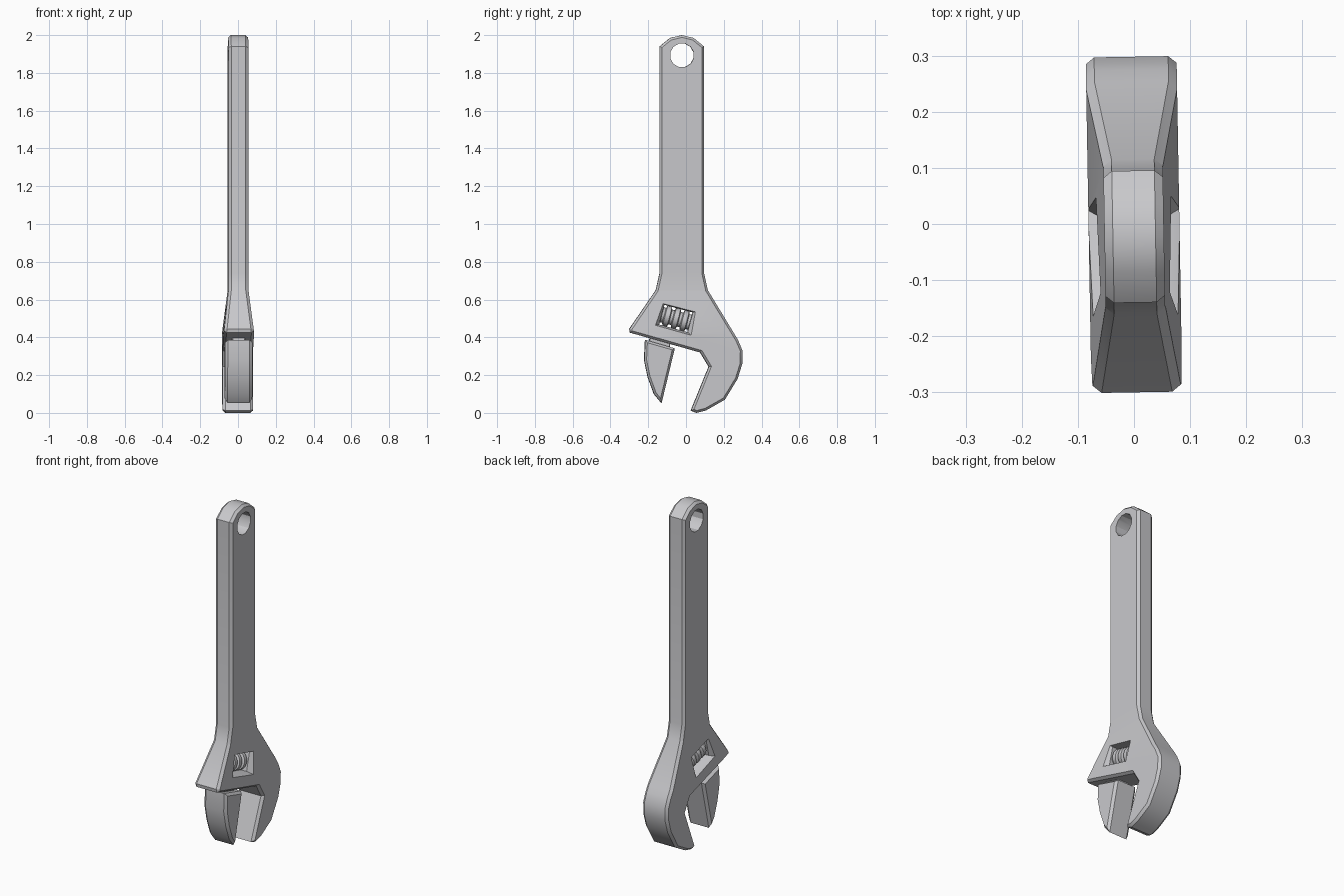
import bpy, bmesh, math
from mathutils import Vector

if "Cube" in bpy.data.objects:
    bpy.data.objects.remove(bpy.data.objects["Cube"])

TURN = math.radians(1.0)     # the whole wrench is turned very slightly about z
TILT = math.radians(-15)     # slope of the worm slot
SLOT = Vector((-0.054, 0.50))

steel = bpy.data.materials.new("steel grey")
steel.diffuse_color = (0.58, 0.58, 0.60, 1)
steel.use_nodes = True
steel.node_tree.nodes["Principled BSDF"].inputs["Base Color"].default_value = steel.diffuse_color


def loft(name, rings, adjust=None):
    """Skin a list of equal-length 3D rings and cap both ends."""
    bm = bmesh.new()
    vs = [[bm.verts.new(p) for p in r] for r in rings]
    n = len(vs[0])
    for a, b in zip(vs, vs[1:]):
        for i in range(n):
            j = (i + 1) % n
            bm.faces.new((a[i], a[j], b[j], b[i]))
    bm.faces.new(vs[0][::-1])
    bm.faces.new(vs[-1])
    if adjust:
        adjust(bm)
    bmesh.ops.recalc_face_normals(bm, faces=bm.faces)
    me = bpy.data.meshes.new(name)
    bm.to_mesh(me)
    bm.free()
    me.materials.append(steel)
    ob = bpy.data.objects.new(name, me)
    bpy.context.collection.objects.link(ob)
    ob.rotation_euler.z = TURN
    return ob


def inset(pts, d):
    """Mitred inward offset of a counter-clockwise outline."""
    out = []
    for i, p in enumerate(pts):
        p0, p1, p2 = Vector(pts[i - 1]), Vector(p), Vector(pts[(i + 1) % len(pts)])
        e1, e2 = (p1 - p0).normalized(), (p2 - p1).normalized()
        n1, n2 = Vector((-e1.y, e1.x)), Vector((-e2.y, e2.x))
        out.append(p1 + (n1 + n2) * d / (1 + n1.dot(n2)))
    return out


def plate(name, pts, half, rim=0.015, adjust=None):
    """Flat plate in the yz plane with a chamfered rim."""
    small = inset(pts, rim * 0.8)
    levels = [(-half, small), (rim - half, pts), (half - rim, pts), (half, small)]
    return loft(name, [[(x, p[0], p[1]) for p in ring] for x, ring in levels], adjust)


def on_slot(x, u, v):
    c, s = math.cos(TILT), math.sin(TILT)
    return (x, SLOT.x + u * c - v * s, SLOT.y + u * s + v * c)


def cut(ob, cutter):
    cutter.hide_render = True
    m = ob.modifiers.new("cut", 'BOOLEAN')
    m.operation = 'DIFFERENCE'
    m.solver = 'EXACT'
    m.object = cutter
    bpy.context.view_layer.objects.active = ob
    bpy.ops.object.modifier_apply(modifier=m.name)
    bpy.data.objects.remove(cutter)


def thicken_head(bm):
    """The body swells from handle thickness to head thickness."""
    for z in (0.65, 0.42):
        bmesh.ops.bisect_plane(bm, geom=bm.verts[:] + bm.edges[:] + bm.faces[:],
                               plane_co=(0, 0, z), plane_no=(0, 0, 1))
    for v in bm.verts:
        t = min(1, max(0, (0.65 - v.co.z) / 0.23))
        v.co.x += math.copysign(0.028 * t, v.co.x)


# Handle, head and fixed jaw in one outline (y, z), counter-clockwise
outline = [(-0.14, 1.94), (-0.14, 0.74), (-0.16, 0.65), (-0.30, 0.445), (-0.297, 0.425),
           (0.075, 0.32), (0.12, 0.245), (0.025, 0.012), (0.055, 0.0), (0.105, 0.013),
           (0.205, 0.07), (0.272, 0.18), (0.297, 0.26), (0.298, 0.33), (0.275, 0.385),
           (0.115, 0.65), (0.095, 0.74), (0.095, 1.94), (0.04, 1.985), (-0.022, 2.0),
           (-0.085, 1.985)]
body = plate("wrench_body", outline, 0.053, adjust=thicken_head)

# Hanging hole
hole = [[(x, -0.022 + 0.064 * math.cos(i * math.tau / 12 + 0.26),
          1.893 + 0.064 * math.sin(i * math.tau / 12 + 0.26)) for i in range(12)]
        for x in (-0.2, 0.2)]
cut(body, loft("hole_cutter", hole))

# Worm slot with flared rims
rects = [(-0.1, 0.113, 0.072), (-0.05, 0.078, 0.054), (0.05, 0.078, 0.054), (0.1, 0.113, 0.072)]
cut(body, loft("slot_cutter", [[on_slot(x, su * a, sv * b) for su, sv in
                                ((-1, -1), (1, -1), (1, 1), (-1, 1))] for x, a, b in rects]))

# Moving jaw and the neck that joins it to the head
jaw = [(-0.06, 0.342), (-0.217, 0.387), (-0.222, 0.28), (-0.203, 0.19),
       (-0.170, 0.10), (-0.13, 0.052)]
moving_jaw = plate("moving_jaw", jaw, 0.073)
neck = plate("jaw_neck", [(-0.2, 0.35), (-0.09, 0.32), (-0.08, 0.39), (-0.19, 0.42)], 0.035, 0.005)

# Adjusting worm: ribbed roller lying in the slot
profile = [(-0.077, 0.042)]
for k in (-0.047, 0.0, 0.047):
    profile += [(k - 0.017, 0.040), (k - 0.012, 0.055), (k + 0.012, 0.055), (k + 0.017, 0.040)]
profile.append((0.077, 0.042))
worm = loft("adjusting_worm", [[on_slot(r * math.cos(i * math.tau / 16), u,
                                        r * math.sin(i * math.tau / 16)) for i in range(16)]
                               for u, r in profile])

# Smooth curves, crisp chamfers
for ob in (body, moving_jaw, neck, worm):
    bpy.ops.object.select_all(action='DESELECT')
    ob.select_set(True)
    bpy.context.view_layer.objects.active = ob
    bpy.ops.object.shade_smooth_by_angle(angle=math.radians(30))
